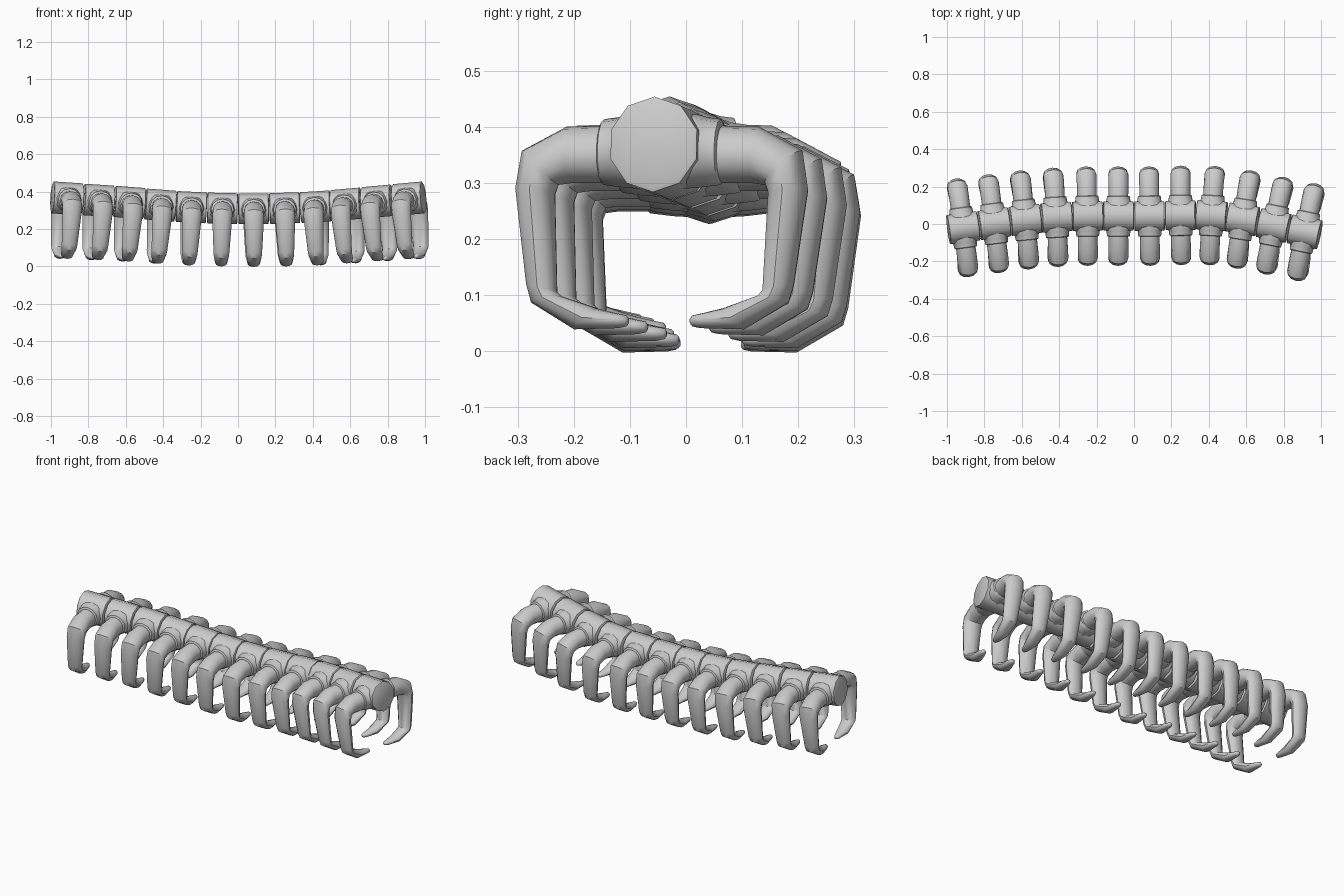
import bpy, bmesh
from math import sin, cos, pi, radians
from mathutils import Vector, Matrix

if "Cube" in bpy.data.objects:
    bpy.data.objects.remove(bpy.data.objects["Cube"])


def loft(name, rings, n_smooth=40):
    """Skin closed rings of points, cap both ends, smooth by angle."""
    bm = bmesh.new()
    for group in rings:
        loops = [[bm.verts.new(p) for p in r] for r in group]
        n = len(loops[0])
        for a, b in zip(loops, loops[1:]):
            for i in range(n):
                j = (i + 1) % n
                bm.faces.new((a[i], a[j], b[j], b[i]))
        bm.faces.new(loops[0][::-1])
        bm.faces.new(loops[-1])
    bmesh.ops.recalc_face_normals(bm, faces=bm.faces)
    me = bpy.data.meshes.new(name)
    bm.to_mesh(me)
    bm.free()
    me.shade_smooth()
    me.set_sharp_from_angle(angle=radians(n_smooth))
    return me


def body_ring(x, r):
    return [Vector((x, r * sin(2 * pi * i / 10), r * cos(2 * pi * i / 10))) for i in range(10)]


def limb_ring(side, outer, inner, half_x, n=12):
    """Elliptic section spanning outer and inner points in the YZ plane."""
    o, i = Vector((0, *outer)), Vector((0, *inner))
    c, u = (o + i) / 2, (o - i) / 2
    ring = []
    for k in range(n):
        t = 2 * pi * k / n
        p = c + u * cos(t) + Vector((half_x * sin(t), 0, 0))
        p.y *= side
        ring.append(p)
    return ring


# spine segment: ten-sided drum with small bevelled rims
body = loft("spine_segment", [[body_ring(-.081, .076), body_ring(-.078, .082),
                               body_ring(.078, .082), body_ring(.081, .076)]])

# rib sections from the body outwards: outer point, inner point, half width
RIB = [((.06, .04), (.06, -.06), .052),
       ((.175, .037), (.165, -.06), .053),
       ((.255, -.004), (.188, -.063), .054),
       ((.266, -.07), (.194, -.078), .052),
       ((.243, -.235), (.187, -.247), .042),
       ((.234, -.265), (.178, -.254), .040),
       ((.155, -.311), (.115, -.275), .032),
       ((.075, -.309), (.075, -.284), .019),
       ((.060, -.306), (.060, -.287), .012),
       ((.056, -.301), (.056, -.292), .005)]
rib = loft("ribs", [[limb_ring(s, *r) for r in RIB] for s in (1, -1)])

# collar sections where ribs meet the body
COLLAR = [((.03, .060), (.03, -.070), .078),
          ((.065, .058), (.065, -.068), .076),
          ((.082, .053), (.082, -.066), .064),
          ((.106, .050), (.106, -.063), .061),
          ((.109, .044), (.109, -.060), .055)]
collar = loft("collars", [[limb_ring(s, *r) for r in COLLAR] for s in (1, -1)])

# curved centre line of the twelve segments
YS = [-.020, .002, .022, .036, .042, .042, .042, .046, .045, .025, -.008, -.042]
ZS = [.364, .353, .342, .328, .317, .311, .309, .312, .319, .332, .347, .362]
path = [Vector((-.913 + i * .166, y, z)) for i, (y, z) in enumerate(zip(YS, ZS))]

for i, p in enumerate(path):
    t = (path[min(i + 1, 11)] - path[max(i - 1, 0)]).normalized()
    side = Vector((-t.y, t.x, 0)).normalized()
    up = t.cross(side)
    frame = Matrix((t, side, up)).transposed().to_4x4()
    stretch = Matrix.Diagonal((1, 1, 1 + .05 * p.x ** 2, 1))
    for me in (body, rib, collar):
        ob = bpy.data.objects.new(f"{me.name}_{i + 1}", me)
        ob.matrix_world = Matrix.Translation(p) @ frame @ stretch
        bpy.context.collection.objects.link(ob)
